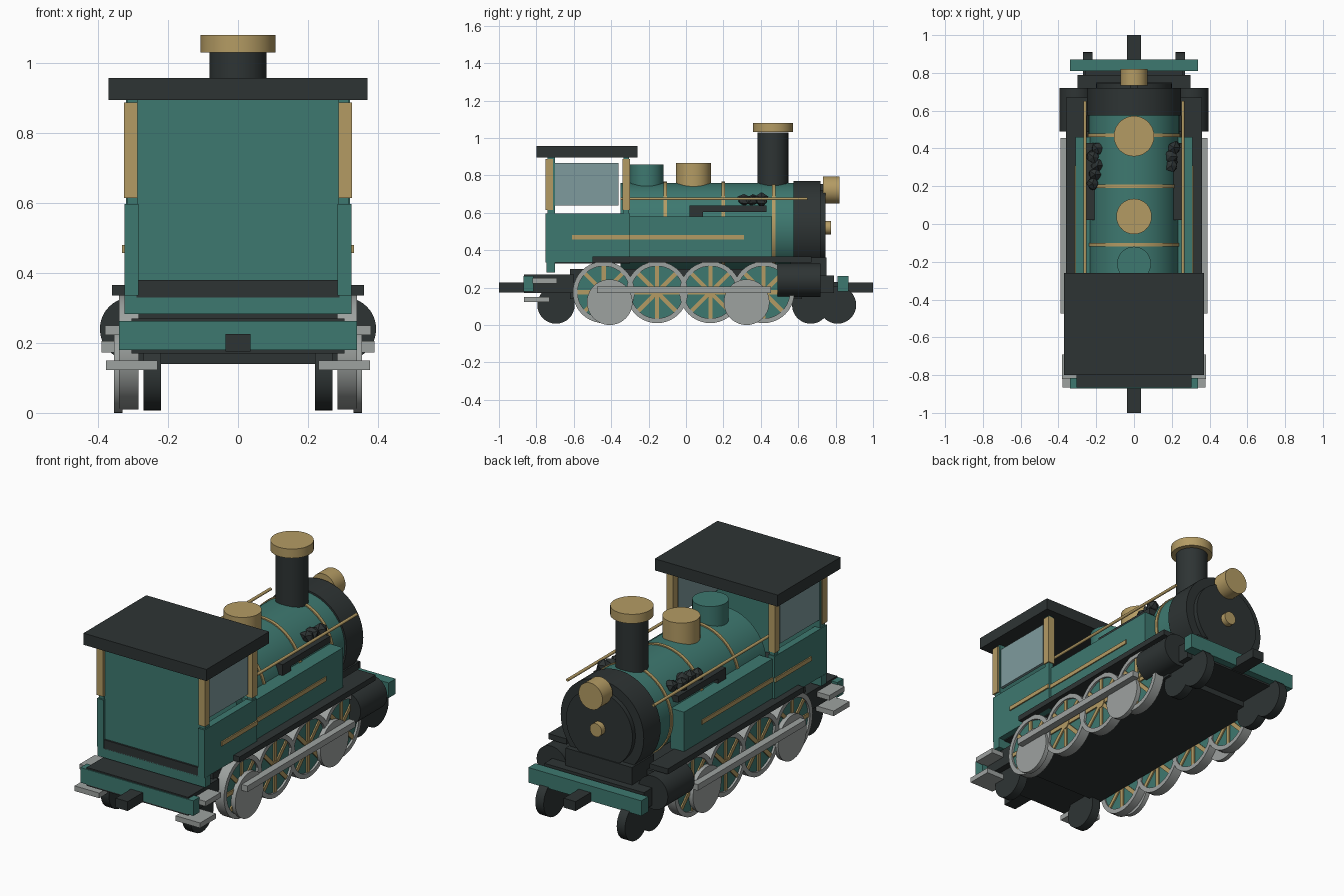
import bpy, bmesh, math, random
from mathutils import Matrix, Vector

if "Cube" in bpy.data.objects:
    bpy.data.objects.remove(bpy.data.objects["Cube"])

random.seed(4)


def mat(name, rgb):
    m = bpy.data.materials.new(name)
    m.diffuse_color = (*rgb, 1)
    m.use_nodes = True
    m.node_tree.nodes["Principled BSDF"].inputs["Base Color"].default_value = m.diffuse_color
    return m


TEAL = mat("teal", (0.048, 0.19, 0.162))
DARK = mat("charcoal", (0.027, 0.034, 0.034))
BRASS = mat("brass", (0.456, 0.33, 0.127))
STEEL = mat("steel", (0.34, 0.36, 0.35))
GLASS = mat("glass", (0.21, 0.33, 0.34))


def finish(name, bm, m, smooth=False):
    bmesh.ops.recalc_face_normals(bm, faces=bm.faces)
    me = bpy.data.meshes.new(name)
    bm.to_mesh(me)
    bm.free()
    me.materials.append(m)
    ob = bpy.data.objects.new(name, me)
    bpy.context.collection.objects.link(ob)
    if smooth:
        bpy.context.view_layer.objects.active = ob
        bpy.ops.object.select_all(action='DESELECT')
        ob.select_set(True)
        bpy.ops.object.shade_smooth_by_angle(angle=math.radians(35))
    return ob


def box(name, x, y, z, m):
    """Box from (min, max) ranges."""
    bm = bmesh.new()
    c = [(a + b) / 2 for a, b in (x, y, z)]
    s = [b - a for a, b in (x, y, z)]
    bmesh.ops.create_cube(bm, size=1, matrix=Matrix.Translation(c) @ Matrix.Diagonal((*s, 1)))
    return finish(name, bm, m)


def pair(name, x, y, z, m):
    """Mirrored pair of boxes, x given for the right side."""
    box(name + "_right", x, y, z, m)
    box(name + "_left", (-x[1], -x[0]), y, z, m)


ROT = {'X': Matrix.Rotation(math.pi / 2, 4, 'Y'),
       'Y': Matrix.Rotation(-math.pi / 2, 4, 'X'),
       'Z': Matrix.Identity(4)}


def cyl(name, c, r, depth, axis, m, n=32):
    bm = bmesh.new()
    bmesh.ops.create_cone(bm, cap_ends=True, segments=n, radius1=r, radius2=r, depth=depth,
                          matrix=Matrix.Translation(c) @ ROT[axis])
    return finish(name, bm, m, True)


def ring(name, c, r_in, r_out, depth, m, n=40):
    """Tire with its axle along x."""
    bm = bmesh.new()
    prof = [(r_in, -1), (r_out, -1), (r_out, 1), (r_in, 1)]
    rows = []
    for i in range(n):
        a = 2 * math.pi * i / n
        rows.append([bm.verts.new((c[0] + k * depth / 2, c[1] + r * math.cos(a), c[2] + r * math.sin(a)))
                     for r, k in prof])
    for i in range(n):
        p, q = rows[i], rows[(i + 1) % n]
        for j in range(4):
            k = (j + 1) % 4
            bm.faces.new((p[j], p[k], q[k], q[j]))
    return finish(name, bm, m, True)


def spokes(name, c, length, w, depth, m):
    """Four crossing bars make eight spokes."""
    bm = bmesh.new()
    for i in range(4):
        bmesh.ops.create_cube(bm, size=1, matrix=Matrix.Translation(c)
                              @ Matrix.Rotation(i * math.pi / 4, 4, 'X')
                              @ Matrix.Diagonal((depth, length, w, 1)))
    return finish(name, bm, m)


# Frame, decks, buffer beams and couplers
box("main_frame", (-0.285, 0.285), (-0.62, 0.62), (0.14, 0.30), DARK)
box("rear_deck", (-0.305, 0.305), (-0.865, -0.6), (0.17, 0.27), DARK)
box("front_deck", (-0.30, 0.30), (0.55, 0.79), (0.17, 0.265), DARK)
box("front_frame_end", (-0.26, 0.26), (0.75, 0.83), (0.17, 0.23), DARK)
box("saddle", (-0.2, 0.2), (0.56, 0.75), (0.25, 0.36), DARK)
box("rear_beam", (-0.34, 0.34), (-0.87, -0.815), (0.18, 0.262), TEAL)
box("front_beam", (-0.34, 0.34), (0.81, 0.87), (0.18, 0.262), TEAL)
box("rear_coupler", (-0.036, 0.036), (-1.0, -0.83), (0.175, 0.226), DARK)
box("front_coupler", (-0.036, 0.036), (0.83, 1.0), (0.175, 0.226), DARK)
pair("running_board", (0.25, 0.36), (-0.5, 0.67), (0.335, 0.365), DARK)
pair("upper_step", (0.25, 0.38), (-0.82, -0.69), (0.223, 0.25), STEEL)
pair("lower_step", (0.23, 0.378), (-0.865, -0.73), (0.122, 0.15), STEEL)

# Wheels, rods and pistons on both sides
for side, s in (("right", 1), ("left", -1)):
    for i in range(4):
        y = -0.44 + 0.285 * i
        ring(f"tire_{i}_{side}", (s * 0.312, y, 0.175), 0.14, 0.165, 0.055, STEEL)
        cyl(f"wheel_disc_{i}_{side}", (s * 0.31, y, 0.175), 0.143, 0.035, 'X', TEAL)
        spokes(f"spokes_{i}_{side}", (s * 0.31, y, 0.175), 0.284, 0.022, 0.049, BRASS)
        cyl(f"hub_{i}_{side}", (s * 0.31, y, 0.175), 0.03, 0.056, 'X', BRASS, 20)
    for i, y in enumerate((-0.408, 0.324)):
        cyl(f"crank_disc_{i}_{side}", (s * 0.342, y, 0.122), 0.122, 0.025, 'X', STEEL, 40)
    for i, y in enumerate((-0.695, 0.667, 0.81)):
        cyl(f"small_wheel_{i}_{side}", (s * 0.245, y, 0.107), 0.1, 0.05, 'X', DARK)
    cyl(f"piston_{side}", (s * 0.305, 0.605, 0.24), 0.09, 0.23, 'Y', DARK)
pair("coupling_rod", (0.35, 0.39), (-0.475, 0.455), (0.172, 0.205), STEEL)

# Boiler and smokebox
BZ = 0.52
cyl("boiler", (0, 0.115, BZ), 0.24, 0.93, 'Y', TEAL, 48)
for i, y in enumerate((-0.11, 0.20, 0.47)):
    cyl(f"boiler_band_{i}", (0, y, BZ), 0.246, 0.018, 'Y', BRASS, 48)
cyl("smokebox", (0, 0.6475, BZ), 0.25, 0.145, 'Y', DARK, 48)
cyl("smokebox_door", (0, 0.725, BZ), 0.2, 0.04, 'Y', DARK, 40)
cyl("door_knob", (0, 0.755, BZ), 0.036, 0.042, 'Y', BRASS, 24)
cyl("headlamp", (0, 0.777, 0.722), 0.072, 0.088, 'Y', BRASS)
box("headlamp_bracket", (-0.02, 0.02), (0.69, 0.74), (0.70, 0.755), DARK)

# Boiler-top fittings
cyl("chimney", (0, 0.465, 0.88), 0.082, 0.30, 'Z', DARK)
cyl("chimney_cap", (0, 0.465, 1.056), 0.107, 0.05, 'Z', BRASS)
cyl("brass_dome", (0, 0.04, 0.795), 0.094, 0.14, 'Z', BRASS)
cyl("sand_dome", (0, -0.21, 0.79), 0.09, 0.135, 'Z', TEAL)

# Side tanks, stripes, handrails
pair("side_tank", (0.23, 0.31), (-0.30, 0.46), (0.36, 0.58), TEAL)
pair("tank_stripe", (0.30, 0.316), (-0.30, 0.31), (0.457, 0.48), BRASS)
pair("cab_stripe", (0.31, 0.331), (-0.61, -0.30), (0.457, 0.48), BRASS)
for side, s in (("right", 1), ("left", -1)):
    cyl(f"handrail_{side}", (s * 0.259, 0.15, 0.675), 0.008, 1.0, 'Y', BRASS, 12)

# Coal shelves with lumps of coal
pair("coal_shelf", (0.205, 0.255), (0.02, 0.43), (0.605, 0.64), DARK)
pair("shelf_bracket", (0.205, 0.255), (0.02, 0.09), (0.58, 0.61), DARK)
for side, s, y0, count in (("right", 1, 0.31, 3), ("left", -1, 0.215, 5)):
    for i in range(count):
        bm = bmesh.new()
        c = Vector((s * (0.205 + random.uniform(-0.015, 0.02)), y0 + i * 0.047, 0.668))
        bmesh.ops.create_icosphere(bm, subdivisions=1, radius=0.04, matrix=Matrix.Translation(c))
        for v in bm.verts:
            v.co = c + (v.co - c) * random.uniform(0.75, 1.1)
        finish(f"coal_{side}_{i}", bm, DARK)

# Cab
box("cab_floor", (-0.29, 0.29), (-0.745, -0.30), (0.33, 0.38), DARK)
box("cab_sill", (-0.325, 0.325), (-0.745, -0.70), (0.282, 0.335), TEAL)
box("cab_rear_wall", (-0.29, 0.29), (-0.735, -0.70), (0.375, 0.90), TEAL)
pair("cab_side", (0.285, 0.324), (-0.75, -0.30), (0.335, 0.597), TEAL)
pair("rear_corner", (0.288, 0.318), (-0.74, -0.70), (0.59, 0.90), TEAL)
pair("rear_pillar", (0.287, 0.326), (-0.75, -0.71), (0.615, 0.887), BRASS)
pair("front_pillar", (0.287, 0.326), (-0.34, -0.30), (0.615, 0.887), BRASS)
pair("front_pillar_core", (0.29, 0.32), (-0.335, -0.305), (0.59, 0.905), TEAL)
pair("cab_window", (0.297, 0.313), (-0.70, -0.36), (0.64, 0.867), GLASS)
box("cab_roof", (-0.37, 0.37), (-0.80, -0.26), (0.895, 0.958), DARK)
